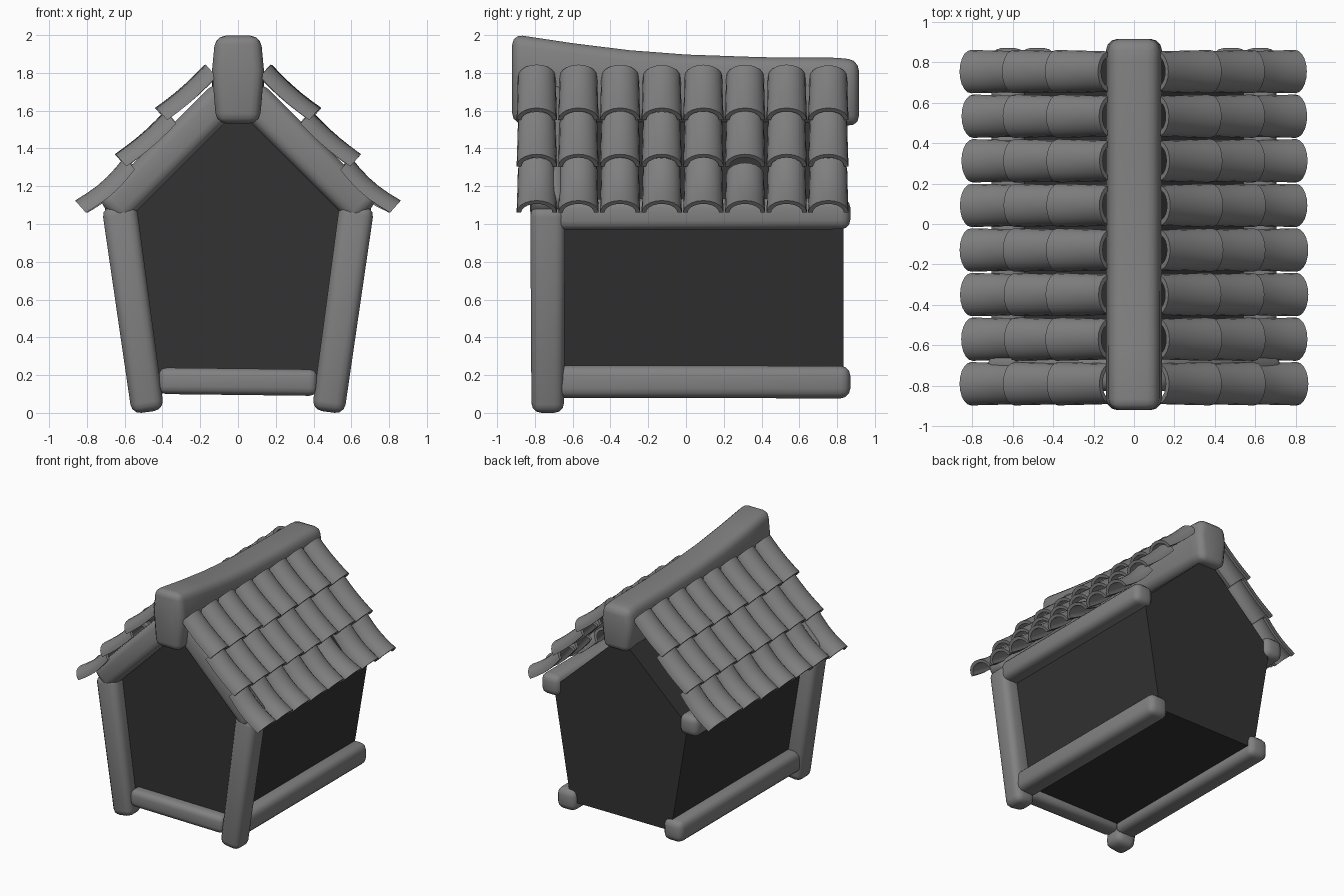
import bpy, bmesh, math, random
from mathutils import Vector, Matrix

random.seed(4)
if "Cube" in bpy.data.objects:
    bpy.data.objects.remove(bpy.data.objects["Cube"], do_unlink=True)


def material(name, value):
    m = bpy.data.materials.new(name)
    m.use_nodes = True
    color = (value, value, value, 1)
    m.diffuse_color = color
    bsdf = m.node_tree.nodes["Principled BSDF"]
    bsdf.inputs["Base Color"].default_value = color
    bsdf.inputs["Roughness"].default_value = 0.8
    return m


GREY = material("mid_grey", 0.22)
DARK = material("charcoal", 0.032)


def finish(name, bm, mat, smooth=True):
    bmesh.ops.recalc_face_normals(bm, faces=bm.faces[:])
    mesh = bpy.data.meshes.new(name)
    bm.to_mesh(mesh)
    bm.free()
    mesh.materials.append(mat)
    ob = bpy.data.objects.new(name, mesh)
    bpy.context.collection.objects.link(ob)
    if smooth:
        bpy.ops.object.select_all(action="DESELECT")
        ob.select_set(True)
        bpy.context.view_layer.objects.active = ob
        bpy.ops.object.shade_smooth_by_angle(angle=math.radians(40))
    return ob


def loft(rings):
    """Skin closed rings of points and cap both ends."""
    bm = bmesh.new()
    rows = [[bm.verts.new(p) for p in ring] for ring in rings]
    n = len(rows[0])
    for a, b in zip(rows, rows[1:]):
        for i in range(n):
            j = (i + 1) % n
            bm.faces.new((a[i], a[j], b[j], b[i]))
    bm.faces.new(rows[0])
    bm.faces.new(rows[-1])
    bmesh.ops.recalc_face_normals(bm, faces=bm.faces[:])
    return bm


def round_edges(bm, radius):
    sharp = [e for e in bm.edges if e.calc_face_angle(0) > math.radians(40)]
    bmesh.ops.bevel(bm, geom=sharp, offset=radius, segments=3, profile=0.5,
                    affect="EDGES", clamp_overlap=True)


def beam(name, start, end, size, size_end=None):
    """Rounded square timber between two points."""
    start, end = Vector(start), Vector(end)
    axis = (end - start).normalized()
    u = Vector((1, 0, 0)) if abs(axis.y) > 0.9 else Vector((0, 1, 0))
    v = axis.cross(u).normalized()
    rings = []
    for p, s in ((start, size), (end, size_end or size)):
        rings.append([p + (u * a + v * b) * s / 2
                      for a, b in ((-1, -1), (1, -1), (1, 1), (-1, 1))])
    bm = loft(rings)
    round_edges(bm, size * 0.3)
    return finish(name, bm, GREY)


# House body: a five-sided prism
outline = [(-0.45, 0.15), (0.45, 0.15), (0.6, 1.04), (0, 1.6), (-0.6, 1.04)]
finish("house_body", loft([[(x, y, z) for x, z in outline] for y in (-0.72, 0.835)]),
       DARK, smooth=False)

# Timber frame
FRONT = -0.732
for s, side in ((1, "left"), (-1, "right")):
    beam(f"{side}_post", (s * 0.477, FRONT, 0.005), (s * 0.63, FRONT, 1.1), 0.172, 0.185)
    beam(f"{side}_rafter", (s * 0.68, FRONT, 1.06), (s * 0.05, FRONT, 1.69), 0.19)
    beam(f"{side}_base_log", (s * 0.478, -0.7, 0.165), (s * 0.478, 0.87, 0.163), 0.172)
    beam(f"{side}_eave_log", (s * 0.622, -0.7, 1.05), (s * 0.622, 0.87, 1.055), 0.165)
beam("front_sill", (-0.42, FRONT, 0.17), (0.42, FRONT, 0.16), 0.14)

# Ridge beam, swept upward toward the front
stations = [(-0.92, 2.005, 1.53), (-0.6, 1.957, 1.54), (-0.3, 1.92, 1.54), (0, 1.897, 1.54),
            (0.4, 1.883, 1.54), (0.8, 1.88, 1.53), (0.915, 1.868, 1.515)]
rings = []
for y, top, bottom in stations:
    mid = bottom + 0.6 * (top - bottom)
    rings.append([(-0.115, y, bottom), (0.115, y, bottom), (0.138, y, mid),
                  (0.12, y, top), (-0.12, y, top), (-0.138, y, mid)])
ridge = loft(rings)
round_edges(ridge, 0.055)
finish("ridge_beam", ridge, GREY)

# Roof tiles: curved half-round shells in overlapping rows
ARC, LENGTH = 10, 5


def tile(name, side, low, run, y0, sag, sink):
    along = run.normalized()
    normal = Vector((-along.z, 0, along.x))
    if normal.z < 0:
        normal.negate()
    rings = []
    for k in range(LENGTH + 1):
        t = k / LENGTH
        base = low - run * (1 - t) - normal * (sag * math.sin(math.pi * t) + sink * (1 - t))
        half = 0.1 + 0.007 * t
        ring = []
        for inset, order in ((0, range(ARC + 1)), (0.024, range(ARC, -1, -1))):
            for i in order:
                a = math.pi * i / ARC
                p = base + normal * (0.086 - inset) * math.sin(a)
                p.y = y0 + (half - inset) * math.cos(a)
                p.x *= side
                ring.append(p)
        rings.append(ring)
    finish(name, loft(rings), GREY)


run = Vector((0.26, 0, -0.23))
for side, label in ((1, "left"), (-1, "right")):
    for row in range(3):
        for col in range(8):
            shift = random.uniform(-0.006, 0.006)
            low = Vector((0.38 + 0.21 * row + shift, 0, 1.55 - 0.245 * row))
            loose = side == 1 and row == 2 and col == 5
            tile(f"{label}_roof_tile_{row + 1}_{col + 1}", side, low, run,
                 -0.79 + 0.2205 * col, 0.02 if row == 2 else 0.01,
                 0.04 if loose else random.uniform(0, 0.006))
